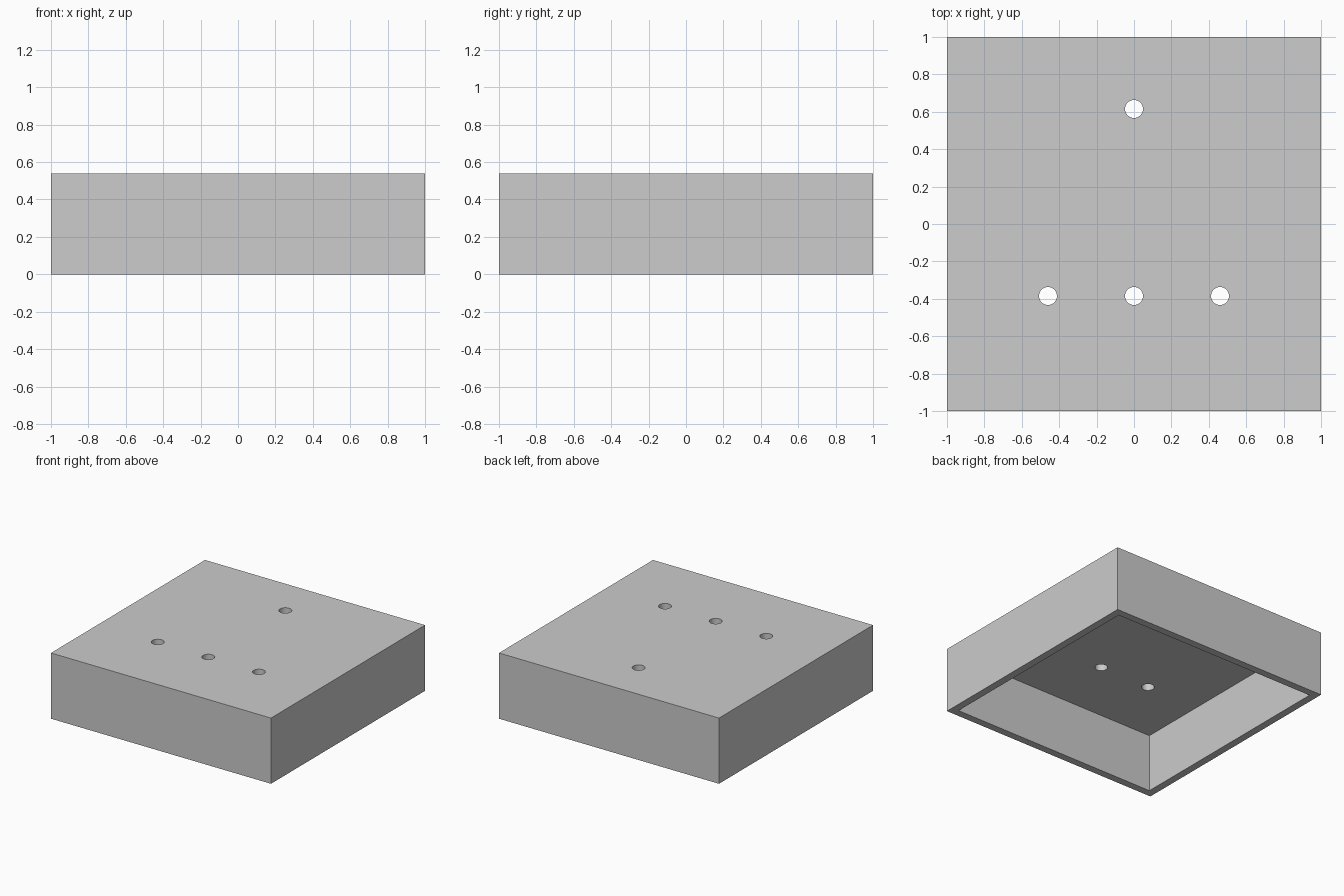
import bpy

SIZE, HEIGHT, WALL = 2.0, 0.54, 0.062
HOLE_RADIUS = 0.048
HOLES = [(-0.46, -0.385), (0, -0.385), (0.46, -0.385), (0, 0.615)]

default = bpy.data.objects.get("Cube")
if default:
    bpy.data.objects.remove(default, do_unlink=True)

grey = bpy.data.materials.new("light_grey")
grey.use_nodes = True
colour = (0.604, 0.604, 0.604, 1)
grey.diffuse_color = colour
grey.node_tree.nodes["Principled BSDF"].inputs["Base Color"].default_value = colour


def block(name, width, bottom, top):
    """Square block between two heights."""
    bpy.ops.mesh.primitive_cube_add(size=1, location=(0, 0, (bottom + top) / 2))
    obj = bpy.context.object
    obj.name = name
    obj.scale = (width, width, top - bottom)
    bpy.ops.object.transform_apply(location=True, rotation=True, scale=True)
    obj.data.materials.append(grey)
    return obj


def cut(target, cutter):
    """Subtract the cutter from the target, then remove the cutter."""
    cutter.hide_render = True
    mod = target.modifiers.new("cut", 'BOOLEAN')
    mod.operation = 'DIFFERENCE'
    mod.solver = 'EXACT'
    mod.object = cutter
    bpy.context.view_layer.objects.active = target
    bpy.ops.object.modifier_apply(modifier=mod.name)
    bpy.data.objects.remove(cutter, do_unlink=True)


# Box shell, open underneath
shell = block("box_cover", SIZE, 0, HEIGHT)
cut(shell, block("cavity", SIZE - 2 * WALL, -0.2, HEIGHT - WALL))

# Round holes through the top plate
for x, y in HOLES:
    bpy.ops.mesh.primitive_cylinder_add(vertices=48, radius=HOLE_RADIUS, depth=0.3,
                                        location=(x, y, HEIGHT))
    hole = bpy.context.object
    hole.data.materials.append(grey)
    cut(shell, hole)

# Smooth hole walls, crisp box edges
bpy.ops.object.select_all(action='DESELECT')
shell.select_set(True)
bpy.context.view_layer.objects.active = shell
bpy.ops.object.shade_smooth_by_angle()
